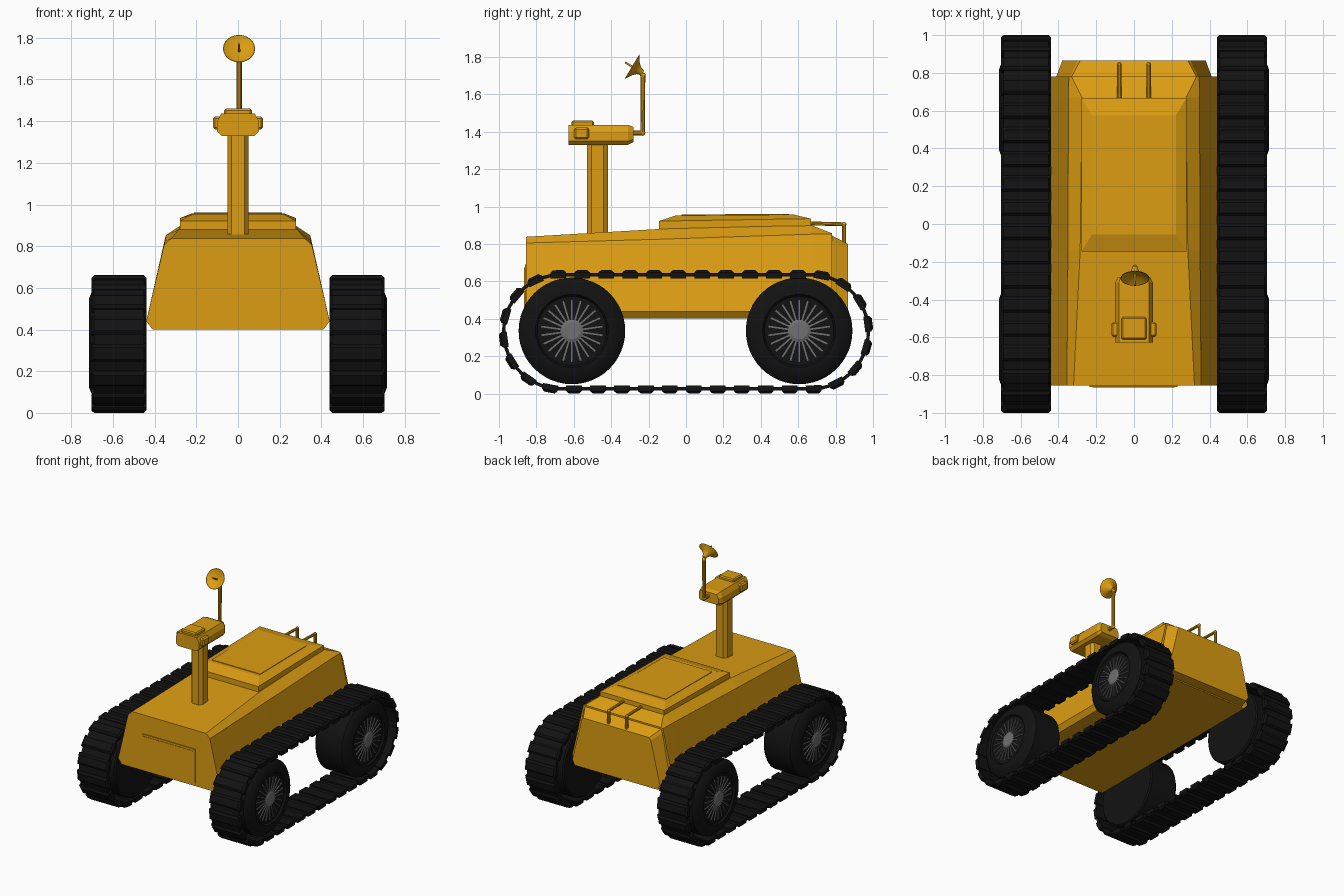
import bpy, bmesh, math
from mathutils import Vector, Matrix

if "Cube" in bpy.data.objects:
    bpy.data.objects.remove(bpy.data.objects["Cube"])

def material(name, c):
    m = bpy.data.materials.new(name)
    m.diffuse_color = (*c, 1)
    m.use_nodes = True
    m.node_tree.nodes["Principled BSDF"].inputs["Base Color"].default_value = m.diffuse_color
    return m

ORANGE = material("orange paint", (0.72, 0.34, 0.006))
BLACK = material("black rubber", (0.006, 0.006, 0.006))
GREY = material("grey metal", (0.16, 0.16, 0.16))

def finish(name, bm, mat, mirror=False, smooth=False, bevel=0):
    bmesh.ops.recalc_face_normals(bm, faces=bm.faces)
    me = bpy.data.meshes.new(name)
    bm.to_mesh(me)
    bm.free()
    me.materials.append(mat)
    ob = bpy.data.objects.new(name, me)
    bpy.context.collection.objects.link(ob)
    if bevel:
        b = ob.modifiers.new("bevel", 'BEVEL')
        b.width, b.segments = bevel, 1
    if mirror:
        ob.modifiers.new("mirror", 'MIRROR').use_axis[0] = True
    if smooth:
        bpy.ops.object.select_all(action='DESELECT')
        ob.select_set(True)
        bpy.context.view_layer.objects.active = ob
        bpy.ops.object.shade_smooth_by_angle(angle=math.radians(30))
    return ob

def loft(bm, rings, closed=False):
    """Skin a series of equal point rings; cap the ends unless closed."""
    vs = [[bm.verts.new(p) for p in r] for r in rings]
    n = len(vs[0])
    for a, b in zip(vs, vs[1:] + vs[:1] if closed else vs[1:]):
        for i in range(n):
            bm.faces.new((a[i], a[(i + 1) % n], b[(i + 1) % n], b[i]))
    if not closed:
        bm.faces.new(vs[0])
        bm.faces.new(vs[-1])

def box(bm, x0, x1, y0, y1, z0, z1):
    loft(bm, [[(x0, y0, z), (x1, y0, z), (x1, y1, z), (x0, y1, z)] for z in (z0, z1)])

def lathe(bm, profile, origin, axis, n=32):
    """Turn (distance along axis, radius) pairs round an axis."""
    q = Vector(axis).to_track_quat('Z', 'Y')
    loft(bm, [[Vector(origin) + q @ Vector((r * math.cos(2 * math.pi * i / n),
              r * math.sin(2 * math.pi * i / n), d)) for i in range(n)] for d, r in profile])

def tube(bm, pts, r, n=10):
    for a, b in zip(pts, pts[1:]):
        d = Vector(b) - Vector(a)
        lathe(bm, [(0, r), (d.length, r)], a, d, n)
    for p in pts[1:-1]:
        bmesh.ops.create_uvsphere(bm, u_segments=n, v_segments=6, radius=r * 1.15,
                                  matrix=Matrix.Translation(p))

def section(y, half):
    """Symmetric (x, z) outline at a given y."""
    return [(x, y, z) for x, z in half] + [(-x, y, z) for x, z in reversed(half)]

# Hull with sloped sides, and the tapered tail
bm = bmesh.new()
loft(bm, [section(-0.855, [(0.41, 0.40), (0.44, 0.44), (0.355, 0.805), (0.32, 0.838)]),
          section(-0.14, [(0.41, 0.40), (0.44, 0.44), (0.35, 0.825), (0.285, 0.88)]),
          section(0.67, [(0.41, 0.40), (0.44, 0.44), (0.347, 0.852), (0.275, 0.90)]),
          section(0.78, [(0.41, 0.40), (0.44, 0.44), (0.345, 0.852), (0.33, 0.857)])])
finish("hull", bm, ORANGE)
bm = bmesh.new()
loft(bm, [section(0.77, [(0.39, 0.41), (0.415, 0.45), (0.345, 0.82), (0.335, 0.85)]),
          section(0.865, [(0.36, 0.41), (0.38, 0.45), (0.30, 0.78), (0.285, 0.80)])])
finish("tail", bm, ORANGE)

# Raised deck with chamfered edges and a framed lid
bm = bmesh.new()
def slab(x, y0, y1, z0, z1):
    return [(-x, y0, z0), (x, y0, z0), (x, y1, z1), (-x, y1, z1)]
loft(bm, [slab(0.278, -0.145, 0.667, 0.86, 0.88), slab(0.278, -0.145, 0.667, 0.922, 0.935),
          slab(0.222, -0.055, 0.575, 0.952, 0.957)])
finish("deck", bm, ORANGE)
bm = bmesh.new()
loft(bm, [slab(0.21, -0.025, 0.55, 0.94, 0.94), slab(0.21, -0.025, 0.55, 0.957, 0.961)])
finish("deck_lid", bm, ORANGE)

# Front hatch
bm = bmesh.new()
box(bm, -0.235, 0.23, -0.862, -0.84, 0.42, 0.69)
box(bm, -0.22, 0.215, -0.865, -0.85, 0.435, 0.675)
finish("front_hatch", bm, ORANGE)

# Rear grab rails
bm = bmesh.new()
for x in (-0.078, 0.078):
    tube(bm, [(x, 0.65, 0.91), (x, 0.845, 0.905), (x, 0.845, 0.79)], 0.011)
finish("rear_rails", bm, ORANGE, smooth=True)

# Mast: chamfered square post
bm = bmesh.new()
ring = [(0.05, 0.032), (0.03, 0.056), (-0.03, 0.056), (-0.05, 0.032),
        (-0.05, -0.032), (-0.03, -0.056), (0.03, -0.056), (0.05, -0.032)]
loft(bm, [[(x, y - 0.473, z) for x, y in ring] for z in (0.82, 1.345)])
finish("mast", bm, ORANGE)

# Sensor head with side pods and a top box
head = [(0.08, 1.33), (0.1, 1.35), (0.1, 1.40), (0.08, 1.437)]
bm = bmesh.new()
loft(bm, [section(-0.628, head), section(-0.31, head),
          section(-0.28, [(0.07, 1.345), (0.085, 1.36), (0.085, 1.395), (0.07, 1.425)])])
finish("sensor_head", bm, ORANGE)
bm = bmesh.new()
box(bm, 0.08, 0.12, -0.598, -0.518, 1.36, 1.422)
finish("head_pods", bm, ORANGE, mirror=True, bevel=0.01)
bm = bmesh.new()
box(bm, -0.066, 0.066, -0.612, -0.493, 1.42, 1.46)
finish("head_top_box", bm, ORANGE, bevel=0.008)

# Antenna stalk and dish
bm = bmesh.new()
tube(bm, [(0.005, -0.30, 1.393), (0.005, -0.232, 1.393), (0.005, -0.23, 1.70),
          (0.005, -0.25, 1.725)], 0.013)
finish("antenna_stalk", bm, ORANGE, smooth=True)
bm = bmesh.new()
lathe(bm, [(0, 0.014), (0.025, 0.022), (0.045, 0.042), (0.066, 0.077), (0.067, 0.074),
           (0.052, 0.045), (0.044, 0.006), (0.11, 0.005)],
      (0.005, -0.231, 1.714), (0, -0.857, 0.514), 24)
finish("antenna_dish", bm, ORANGE, smooth=True)

# Tracks: stadium path of half length L
L, ZC = 0.67, 0.33
def on_track(s, r, rp=0.308):
    """Point at radius r and unit tangent, s units along the loop from top centre."""
    arc = math.pi * rp
    s %= 4 * L + 2 * arc
    for cy, sign, start in ((L, 1, L), (-L, -1, 3 * L + arc)):
        if start <= s < start + arc:
            a = (s - start) / rp
            n = Vector((0, math.sin(a), math.cos(a))) * sign
            return Vector((0, cy, ZC)) + n * r, Vector((0, n.z, -n.y))
    if L + arc <= s < 3 * L + arc:
        return Vector((0, 2 * L + arc - s, ZC - r)), Vector((0, -1, 0))
    y = s if s < L else s - 4 * L - 2 * arc
    return Vector((0, y, ZC + r)), Vector((0, 1, 0))

total = 4 * L + 2 * math.pi * 0.308
bm = bmesh.new()
rings = []
for i in range(108):
    a, b = on_track(total * i / 108, 0.296)[0], on_track(total * i / 108, 0.314)[0]
    rings.append([(x, p.y, p.z) for x, p in ((0.45, a), (0.69, a), (0.69, b), (0.45, b))])
loft(bm, rings, closed=True)
finish("track_belt", bm, BLACK, mirror=True)

bm = bmesh.new()
for i in range(36):
    rings = []
    for r, w, x0, x1 in ((0.286, 0.042, 0.44, 0.704), (0.317, 0.042, 0.44, 0.704),
                         (0.33, 0.028, 0.452, 0.69)):
        p, t = on_track(-0.042 + total * i / 36, r)
        a, b = p - t * w, p + t * w
        rings.append([(x0, *a.yz), (x1, *a.yz), (x1, *b.yz), (x0, *b.yz)])
    loft(bm, rings)
finish("track_pads", bm, BLACK, mirror=True)

# Wheels with spoked hubs
for label, y in (("front", -0.61), ("rear", 0.605)):
    bm = bmesh.new()
    lathe(bm, [(0.44, 0.275), (0.45, 0.285), (0.675, 0.285), (0.695, 0.265), (0.714, 0.215),
               (0.714, 0.195), (0.70, 0.185), (0.70, 0.02)], (0, y, 0.335), (1, 0, 0), 48)
    finish(label + "_wheels", bm, BLACK, mirror=True, smooth=True)
    bm = bmesh.new()
    lathe(bm, [(0.69, 0.06), (0.708, 0.06), (0.714, 0.045)], (0, y, 0.335), (1, 0, 0), 24)
    for k in range(22):
        m = Matrix.Translation((0.702, y, 0.335)) @ Matrix.Rotation(2 * math.pi * k / 22, 4, 'X') \
            @ Matrix.Translation((0, 0, 0.108)) @ Matrix.Diagonal((0.012, 0.009, 0.115, 1))
        bmesh.ops.create_cube(bm, size=1, matrix=m)
    finish(label + "_hub_spokes", bm, GREY, mirror=True)
